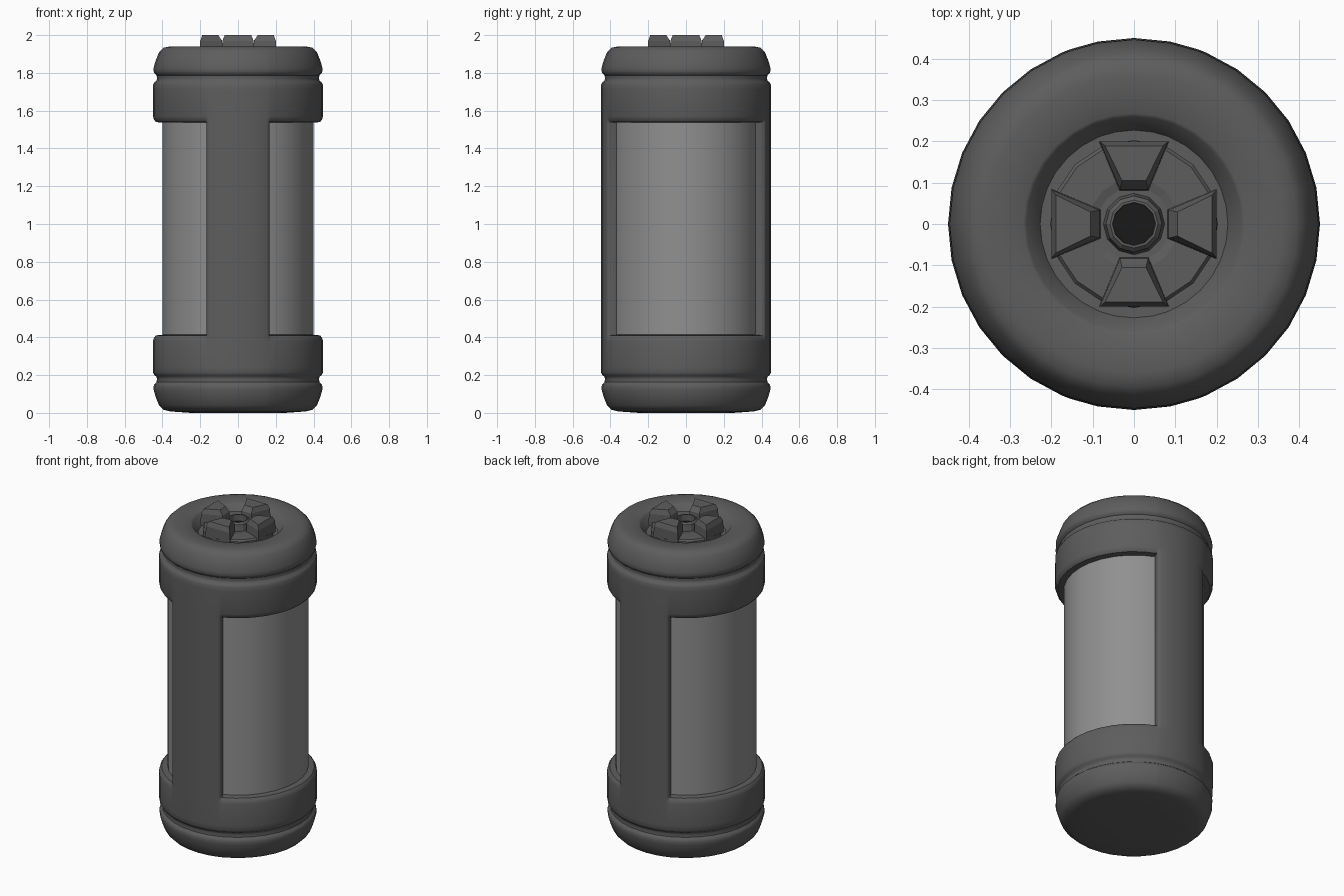
import bpy, bmesh, math
from math import sin, cos, radians, pi

if "Cube" in bpy.data.objects:
    bpy.data.objects.remove(bpy.data.objects["Cube"])


def material(name, v):
    m = bpy.data.materials.new(name)
    m.diffuse_color = (v, v, v, 1)
    m.use_nodes = True
    m.node_tree.nodes["Principled BSDF"].inputs["Base Color"].default_value = m.diffuse_color
    return m


DARK, LIGHT, BLACK = material("dark_grey", 0.11), material("light_grey", 0.28), material("black", 0.01)


def finish(name, bm, mat, angle=None):
    bmesh.ops.remove_doubles(bm, verts=bm.verts, dist=1e-5)
    bmesh.ops.recalc_face_normals(bm, faces=bm.faces)
    me = bpy.data.meshes.new(name)
    bm.to_mesh(me)
    bm.free()
    ob = bpy.data.objects.new(name, me)
    bpy.context.collection.objects.link(ob)
    me.materials.append(mat)
    if angle:
        bpy.ops.object.select_all(action='DESELECT')
        ob.select_set(True)
        bpy.context.view_layer.objects.active = ob
        bpy.ops.object.shade_smooth_by_angle(angle=radians(angle))
    return ob


def grid(rows, columns, point):
    """Closed band of quads; point(row, column) gives each position."""
    bm = bmesh.new()
    vs = [[bm.verts.new(point(r, c)) for c in columns] for r in rows]
    n = len(columns)
    for a, b in zip(vs, vs[1:]):
        for i in range(n):
            bm.faces.new((a[i], a[(i + 1) % n], b[(i + 1) % n], b[i]))
    return bm, vs


def lathe(name, profile, sides, mat, angle=None):
    cols = [2 * pi * i / sides for i in range(sides)]
    bm, _ = grid(profile, cols, lambda p, a: (p[0] * sin(a), p[0] * cos(a), p[1]))
    return finish(name, bm, mat, angle)


# Shell: rounded end rings joined by a front and a back strip
# rows are (radius, z, window factor)
end = [(.25, 0, 0), (.36, .008, 0), (.395, .017, 0), (.418, .04, 0), (.436, .085, 0),
       (.446, .12, 0), (.447, .14, 0), (.443, .152, 0), (.431, .163, 0), (.429, .18, 0),
       (.432, .192, 0), (.443, .2, 0), (.449, .212, 0), (.45, .24, 0)]
lip = [(.45, .38, 0), (.45, .398, .1), (.45, .41, .3), (.45, .414, 1)]
bottom = end + lip
MID = 1.95
rows = bottom + [(r, MID - z, f) for r, z, f in reversed(bottom[2:])]
rows += [(.36, 1.94, 0), (.268, 1.935, 0), (.26, 1.93, 0), (.227, 1.875, 0), (.1, 1.875, 0)]

edge = [(20, 0), (21.5, .06), (22.5, .25), (22.8, 1)]
half = ([(-a, f) for a, f in reversed(edge)] + [(-11.25, 0), (0, 0), (11.25, 0)] + edge
        + [(11.25 * k, 1) for k in range(3, 14)])
columns = [(radians(a + turn), f) for turn in (0, 180) for a, f in half]


def shell_point(row, col):
    r = row[0] - .052 * min(row[2], col[1])
    return (r * sin(col[0]), -r * cos(col[0]), row[1])


bm, vs = grid(rows, columns, shell_point)
bm.faces.new(vs[0])
openings = [f for f in bm.faces
            if all(math.hypot(v.co.x, v.co.y) < .399 and .41 < v.co.z < 1.54 for v in f.verts)]
bmesh.ops.delete(bm, geom=openings, context='FACES_ONLY')
finish("outer_shell", bm, DARK, 40)

# Inner body seen through the side windows
lathe("inner_body", [(.4, .38), (.4, 1.57)], 32, LIGHT, 40)

# Cap base disc and central nozzle
lathe("cap_disc", [(.203, 1.87), (.203, 1.91), (.195, 1.92), (.11, 1.92), (.09, 1.915), (.04, 1.915)],
      16, DARK)
lathe("nozzle", [(.075, 1.91), (.068, 1.955), (.058, 1.965), (.052, 1.965), (.05, 1.88)], 12, DARK)
bm = bmesh.new()
bmesh.ops.create_circle(bm, cap_ends=True, segments=12, radius=.052)
finish("nozzle_hole", bm, BLACK).location.z = 1.925

# Four raised cap lugs: wedge outline (distance, half width, z) from base to chamfered top
lug = [((.08, .035), (.2, .085), 1.9), ((.084, .034), (.2, .083), 1.97), ((.105, .029), (.189, .07), 2.0)]
bm = bmesh.new()
for k in range(4):
    a = k * pi / 2
    rings = []
    for (d0, w0), (d1, w1), z in lug:
        pts = [(d0, -w0), (d1, -w1), (d1, w1), (d0, w0)]
        rings.append([bm.verts.new((x * cos(a) - y * sin(a), x * sin(a) + y * cos(a), z)) for x, y in pts])
    for lo, hi in zip(rings, rings[1:]):
        for i in range(4):
            j = (i + 1) % 4
            bm.faces.new((lo[i], lo[j], hi[j], hi[i]))
    bm.faces.new(rings[0][::-1])
    bm.faces.new(rings[-1])
finish("cap_lugs", bm, DARK)
